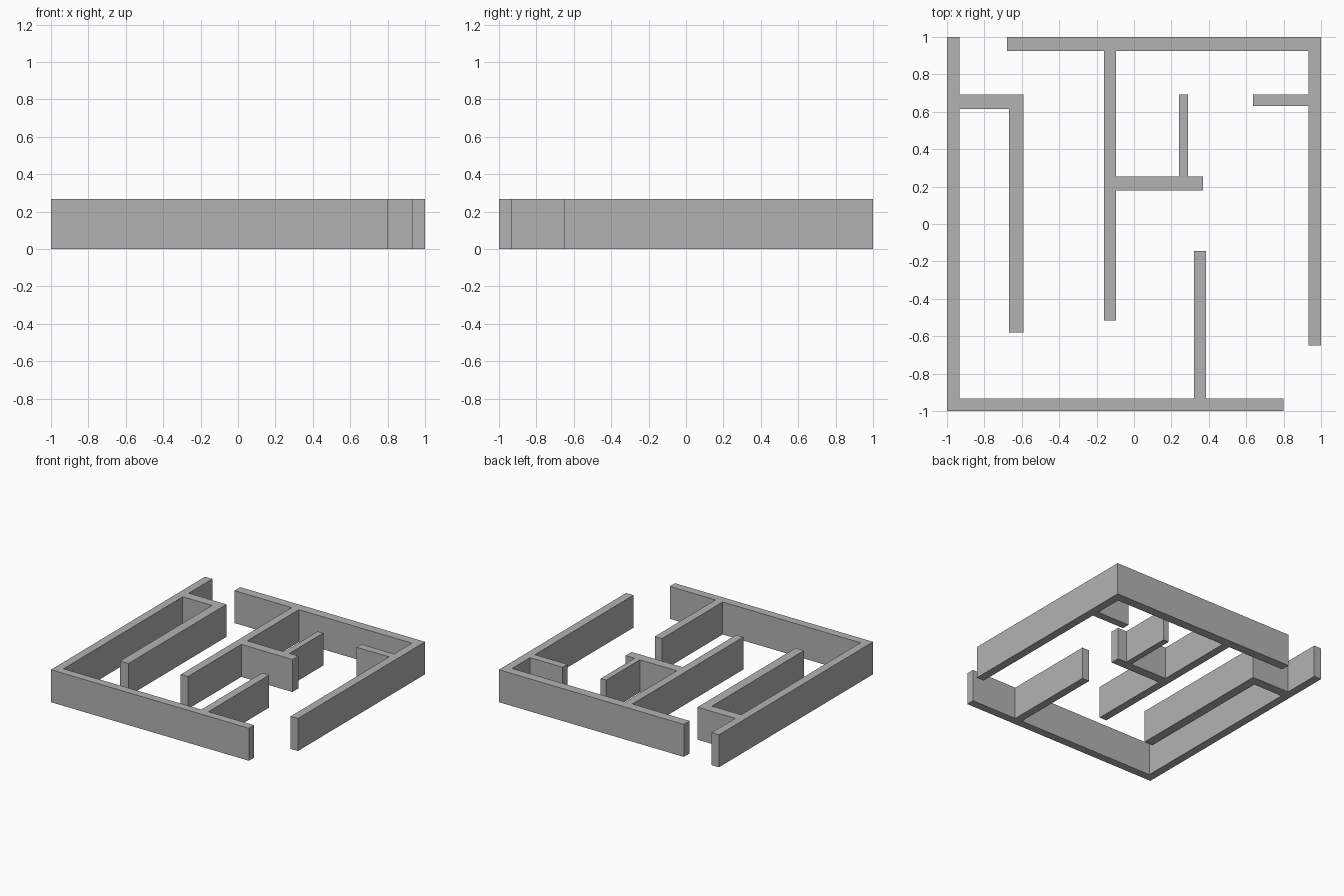
import bpy
import bmesh

cube = bpy.data.objects.get("Cube")
if cube:
    bpy.data.objects.remove(cube, do_unlink=True)

HEIGHT = 0.267

# Single plain wall colour
grey = bpy.data.materials.new("wall_grey")
grey.use_nodes = True
colour = (0.45, 0.45, 0.45, 1)
grey.diffuse_color = colour
grey.node_tree.nodes["Principled BSDF"].inputs["Base Color"].default_value = colour


def wall(name, x0, x1, y0, y1):
    """Upright wall standing on the floor, given its footprint."""
    mesh = bpy.data.meshes.new(name)
    bm = bmesh.new()
    bmesh.ops.create_cube(bm, size=1)
    for v in bm.verts:
        v.co.x = x1 if v.co.x > 0 else x0
        v.co.y = y1 if v.co.y > 0 else y0
        v.co.z = HEIGHT if v.co.z > 0 else 0
    bm.to_mesh(mesh)
    bm.free()
    mesh.materials.append(grey)
    obj = bpy.data.objects.new(name, mesh)
    bpy.context.collection.objects.link(obj)


# Outer walls, with door gaps at two opposite corners
wall("outer_wall_right", -1, -0.933, -1, 1)
wall("outer_wall_front", -0.933, 0.80, -1, -0.933)
wall("outer_wall_left", 0.933, 1, -0.65, 0.925)
wall("outer_wall_back", -0.68, 1, 0.925, 1)

# Corridor partition on the right side
wall("corridor_return", -0.933, -0.59, 0.615, 0.693)
wall("corridor_partition", -0.667, -0.59, -0.58, 0.615)

# Central partition and the room walls branching from it
wall("central_partition", -0.16, -0.095, -0.515, 0.925)
wall("room_cross_wall", -0.095, 0.37, 0.178, 0.255)
wall("room_divider", 0.24, 0.29, 0.255, 0.693)

# Short walls branching from the outer walls
wall("left_stub_wall", 0.637, 0.933, 0.63, 0.693)
wall("front_stub_wall", 0.32, 0.385, -0.933, -0.145)
